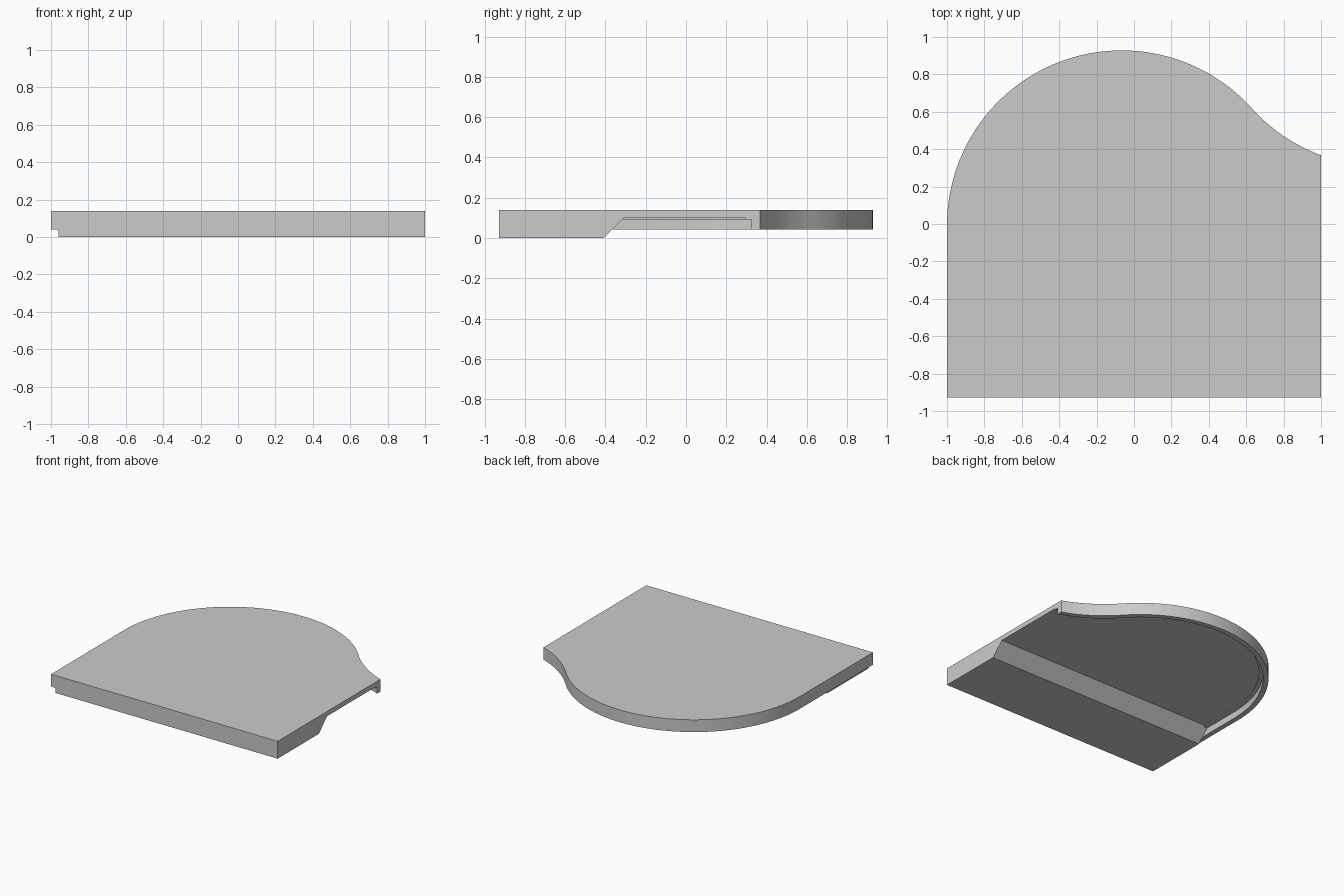
import bpy, bmesh
from math import pi, cos, sin, acos, radians
from mathutils import Vector

if "Cube" in bpy.data.objects:
    bpy.data.objects.remove(bpy.data.objects["Cube"])

R = 0.935                        # radius of both back curves
HALF_Y = 0.928
TOP = 0.139
CENTRE = Vector((R - 1, HALF_Y - R))
JOIN = radians(42)               # where the convex curve meets the concave one
HOLLOW = CENTRE + 2 * R * Vector((cos(JOIN), sin(JOIN)))

grey = bpy.data.materials.new("light_grey")
grey.use_nodes = True
grey.diffuse_color = (0.6, 0.6, 0.6, 1)
grey.node_tree.nodes["Principled BSDF"].inputs["Base Color"].default_value = grey.diffuse_color


def arc(centre, radius, start, end, steps):
    angles = [start + (end - start) * i / steps for i in range(steps + 1)]
    return [centre + radius * Vector((cos(a), sin(a))) for a in angles]


def outline(inset, right, front):
    """Plan shape, moved inwards by inset along the left side and the back."""
    r = R + inset
    end = 2 * pi - acos((right - HOLLOW.x) / r)
    pts = arc(CENTRE, R - inset, pi, JOIN, 64)
    pts += arc(HOLLOW, r, pi + JOIN, end, 20)[1:]
    return pts + [Vector((right, front)), Vector((inset - 1, front))]


def prism(name, points, offset):
    """Closed solid made by sweeping a polygon along offset."""
    bm = bmesh.new()
    face = bm.faces.new([bm.verts.new(p) for p in points])
    swept = bmesh.ops.extrude_face_region(bm, geom=[face])["geom"]
    bmesh.ops.translate(bm, vec=offset,
                        verts=[v for v in swept if isinstance(v, bmesh.types.BMVert)])
    bmesh.ops.recalc_face_normals(bm, faces=bm.faces)
    mesh = bpy.data.meshes.new(name)
    bm.to_mesh(mesh)
    bm.free()
    mesh.materials.append(grey)
    obj = bpy.data.objects.new(name, mesh)
    bpy.context.collection.objects.link(obj)
    return obj


def slab(name, plan, low, high):
    return prism(name, [(p.x, p.y, low) for p in plan], (0, 0, high - low))


def combine(target, tool, operation):
    mod = target.modifiers.new(tool.name, 'BOOLEAN')
    mod.operation, mod.solver, mod.object = operation, 'EXACT', tool
    bpy.context.view_layer.objects.active = target
    bpy.ops.object.modifier_apply(modifier=mod.name)
    bpy.data.objects.remove(tool)


# Plate with its rim
plate = slab("plate", outline(0, 1, -HALF_Y), 0.041, TOP)

# Stepped recess underneath, open at the left end
for inset, ceiling in ((0.04, 0.093), (0.07, 0.101)):
    recess = slab("recess_cutter", outline(inset, 1.1, -0.7), -0.1, ceiling)
    recess.hide_render = True
    combine(plate, recess, 'DIFFERENCE')

# Thick front block with a sloping back
profile = [(-HALF_Y, 0), (-0.408, 0), (-0.288, 0.12), (-HALF_Y, 0.12)]
block = prism("front_block", [(-0.96, y, z) for y, z in profile], (1.96, 0, 0))
combine(plate, block, 'UNION')

# Smooth curved walls, sharp edges
bpy.ops.object.select_all(action='DESELECT')
plate.select_set(True)
bpy.context.view_layer.objects.active = plate
bpy.ops.object.shade_smooth_by_angle(angle=radians(30))
